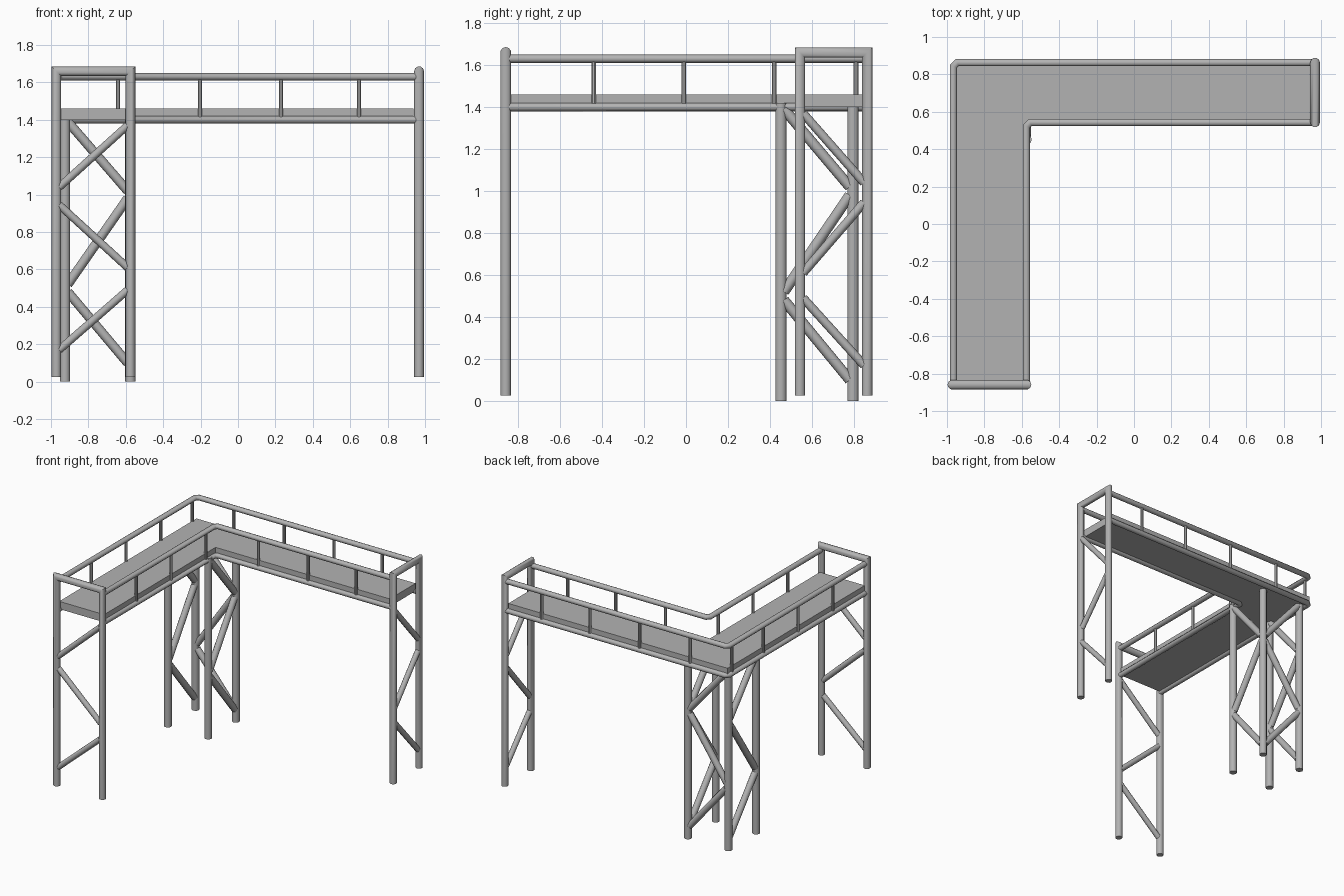
import bpy, bmesh, math
from mathutils import Vector

cube = bpy.data.objects.get("Cube")
if cube:
    bpy.data.objects.remove(cube, do_unlink=True)

steel = bpy.data.materials.new("grey_steel")
steel.use_nodes = True
COLOR = (0.45, 0.45, 0.45, 1)
steel.diffuse_color = COLOR
steel.node_tree.nodes["Principled BSDF"].inputs["Base Color"].default_value = COLOR

# Plan lines of the L-shaped walkway and its heights
OUT_X, OUT_Y = -0.965, 0.863
IN_X, IN_Y = -0.575, 0.543
END_X, END_Y = 0.968, -0.859
RAIL_TOP, RAIL_LOW, DECK_TOP = 1.63, 1.4, 1.46


def finish(name, bm, smooth=True):
    bmesh.ops.recalc_face_normals(bm, faces=bm.faces)
    mesh = bpy.data.meshes.new(name)
    bm.to_mesh(mesh)
    bm.free()
    mesh.materials.append(steel)
    obj = bpy.data.objects.new(name, mesh)
    bpy.context.collection.objects.link(obj)
    if smooth:
        bpy.ops.object.select_all(action='DESELECT')
        obj.select_set(True)
        bpy.context.view_layer.objects.active = obj
        bpy.ops.object.shade_smooth_by_angle(angle=math.radians(40))
    return obj


def add_tube(bm, points, radius, sides=10):
    """Sweep a round section along a path with mitred corners."""
    pts = [Vector(p) for p in points]
    first = (pts[1] - pts[0]).normalized()
    helper = Vector((0, 0, 1)) if abs(first.z) < 0.9 else Vector((1, 0, 0))
    u = first.cross(helper).normalized()
    v = first.cross(u)
    ring = [pts[0] + radius * (math.cos(a) * u + math.sin(a) * v)
            for a in (math.tau * (i + 0.5) / sides for i in range(sides))]
    rings = [[bm.verts.new(p) for p in ring]]
    for i in range(1, len(pts)):
        d = (pts[i] - pts[i - 1]).normalized()
        after = (pts[i + 1] - pts[i]).normalized() if i + 1 < len(pts) else d
        n = (d + after).normalized()
        ring = [p + d * ((pts[i] - p).dot(n) / d.dot(n)) for p in ring]
        rings.append([bm.verts.new(p) for p in ring])
    for a, b in zip(rings, rings[1:]):
        for i in range(sides):
            j = (i + 1) % sides
            bm.faces.new((a[i], a[j], b[j], b[i]))
    bm.faces.new(rings[0])
    bm.faces.new(rings[-1])


def tubes(name, paths, radius, sides=10):
    bm = bmesh.new()
    for path in paths:
        add_tube(bm, path, radius, sides)
    return finish(name, bm)


def zigzag(a, b, heights):
    """Braces between two uprights; heights pair a's end with b's end."""
    a, b = Vector(a), Vector(b)
    gap = (b - a).normalized() * 0.015
    return [((a + gap).to_3d() + Vector((0, 0, za)), (b - gap).to_3d() + Vector((0, 0, zb)))
            for za, zb in heights]


# Walkway deck: extruded L outline
bm = bmesh.new()
outline = [(OUT_X, END_Y + 0.02), (IN_X, END_Y + 0.02), (IN_X, IN_Y),
           (END_X - 0.03, IN_Y), (END_X - 0.03, OUT_Y), (OUT_X, OUT_Y)]
base = bm.faces.new([bm.verts.new((x, y, RAIL_LOW)) for x, y in outline])
top = bmesh.ops.extrude_face_region(bm, geom=[base])["geom"]
bmesh.ops.translate(bm, vec=(0, 0, DECK_TOP - RAIL_LOW),
                    verts=[g for g in top if isinstance(g, bmesh.types.BMVert)])
finish("walkway_deck", bm, smooth=False)

# Handrails and lower rails follow the outer and inner edges
CUT = 0.02
for label, z in (("hand_rail", RAIL_TOP), ("lower_rail", RAIL_LOW)):
    outer = [(OUT_X, END_Y, z), (OUT_X, OUT_Y - CUT, z),
             (OUT_X + CUT, OUT_Y, z), (END_X, OUT_Y, z)]
    inner = [(IN_X, END_Y, z), (IN_X, IN_Y - CUT, z),
             (IN_X + CUT, IN_Y, z), (END_X, IN_Y, z)]
    tubes("outer_" + label, [outer], 0.02)
    tubes("inner_" + label, [inner], 0.02)

# Balusters between the rails
long_y, long_x = (-0.44, -0.01, 0.42), (-0.203, 0.23, 0.647)
outer_spots = [(OUT_X, y) for y in long_y + (0.81,)] + [(x, OUT_Y) for x in long_x + (-0.642,)]
inner_spots = [(IN_X, y) for y in long_y] + [(x, IN_Y) for x in long_x]
for label, spots in (("outer_balusters", outer_spots), ("inner_balusters", inner_spots)):
    tubes(label, [[(x, y, RAIL_LOW), (x, y, RAIL_TOP)] for x, y in spots], 0.012, 8)

# End frames: mitred hoops with zigzag bracing
frame_heights = [(1.37, 1.04), (0.61, 0.945), (0.49, 0.17)]
for label, a, b in (("front_frame", (IN_X, END_Y), (OUT_X - 0.006, END_Y)),
                    ("side_frame", (END_X, IN_Y), (END_X, OUT_Y))):
    hoop = [(*a, 0.025), (*a, 1.66), (*b, 1.66), (*b, 0.025)]
    tubes(label, [hoop], 0.026)
    tubes(label + "_braces", zigzag(a, b, frame_heights), 0.021)

# Corner tower: four posts, three braced sides
X0, X1, Y0, Y1 = -0.925, -0.575, 0.452, 0.795
tubes("tower_posts", [[(x, y, 0), (x, y, 1.42)] for x in (X0, X1) for y in (Y0, Y1)], 0.028)
tower_heights = [(1.39, 1.02), (0.52, 0.98), (0.48, 0.1)]
sides = {"back": ((X0, Y1), (X1, Y1)),
         "left": ((X1, Y0), (X1, Y1)),
         "right": ((X0, Y0), (X0, Y1))}
for label, (a, b) in sides.items():
    tubes("tower_braces_" + label, zigzag(a, b, tower_heights), 0.025)
